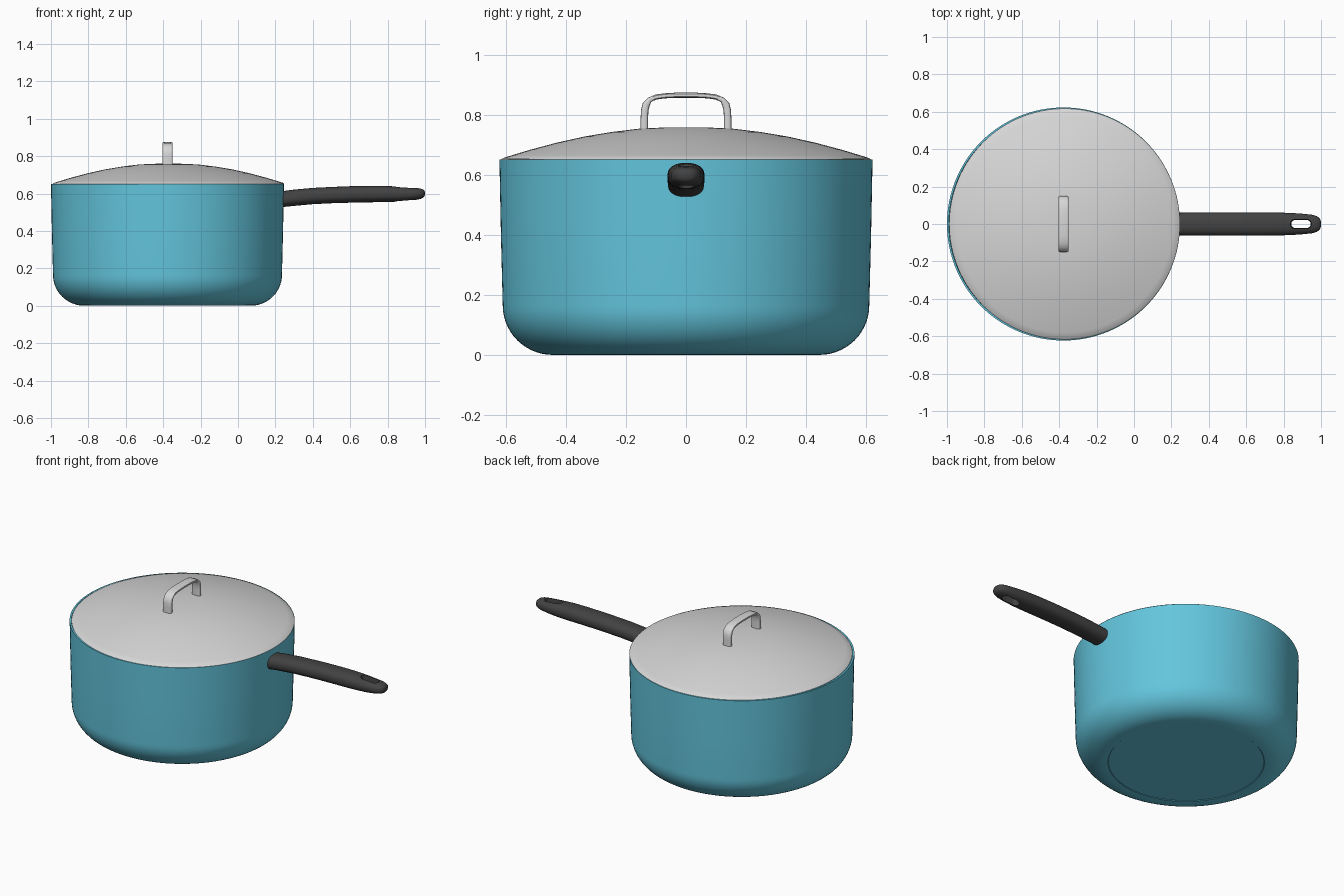
import bpy, bmesh, math
from mathutils import Vector

if "Cube" in bpy.data.objects:
    bpy.data.objects.remove(bpy.data.objects["Cube"])

CX = -0.377  # pot axis


def material(name, rgb):
    m = bpy.data.materials.new(name)
    m.diffuse_color = (*rgb, 1)
    m.use_nodes = True
    m.node_tree.nodes["Principled BSDF"].inputs["Base Color"].default_value = m.diffuse_color
    return m


TEAL = material("teal enamel", (0.125, 0.56, 0.72))
STEEL = material("light steel", (0.68, 0.68, 0.68))
BLACK = material("dark plastic", (0.055, 0.055, 0.055))


def finish(name, bm, mat, angle=40):
    bmesh.ops.remove_doubles(bm, verts=bm.verts, dist=1e-5)
    bmesh.ops.recalc_face_normals(bm, faces=bm.faces)
    me = bpy.data.meshes.new(name)
    bm.to_mesh(me)
    bm.free()
    ob = bpy.data.objects.new(name, me)
    bpy.context.collection.objects.link(ob)
    me.materials.append(mat)
    bpy.ops.object.select_all(action='DESELECT')
    ob.select_set(True)
    bpy.context.view_layer.objects.active = ob
    bpy.ops.object.shade_smooth_by_angle(angle=math.radians(angle))
    return ob


def lathe(name, profile, cx, mat, steps=128):
    bm = bmesh.new()
    vs = [bm.verts.new((cx + r, 0, z)) for r, z in profile]
    es = [bm.edges.new(p) for p in zip(vs, vs[1:])]
    bmesh.ops.spin(bm, geom=vs + es, cent=(cx, 0, 0), axis=(0, 0, 1),
                   angle=2 * math.pi, steps=steps, use_merge=True)
    return finish(name, bm, mat)


def loft(name, rings, mat, angle=40):
    bm = bmesh.new()
    loops = [[bm.verts.new(p) for p in ring] for ring in rings]
    n = len(loops[0])
    for a, b in zip(loops, loops[1:]):
        for i in range(n):
            j = (i + 1) % n
            bm.faces.new((a[i], a[j], b[j], b[i]))
    bm.faces.new(loops[0])
    bm.faces.new(loops[-1])
    return finish(name, bm, mat, angle)


# Pot: flat base, rounded lower corner, slightly flared wall, thin rim and inside
profile = [(0, 0.003), (0.43, 0.003), (0.433, 0)]
for i in range(15):
    t = math.radians(90 * i / 14)
    profile.append((0.445 + 0.167 * math.sin(t), 0.165 - 0.165 * math.cos(t)))
profile += [(0.618, 0.4), (0.623, 0.652), (0.613, 0.652), (0.607, 0.4), (0.6, 0.17)]
for i in range(1, 9):
    t = math.radians(90 * i / 8)
    profile.append((0.445 + 0.155 * math.cos(t), 0.17 - 0.155 * math.sin(t)))
profile.append((0, 0.015))
lathe("pot_body", profile, CX, TEAL)

# Lid: shallow dome, sitting very slightly off the pot axis
dome = [(0, 0.76), (0.08, 0.759), (0.16, 0.755), (0.25, 0.744), (0.34, 0.729),
        (0.43, 0.709), (0.52, 0.685), (0.58, 0.667), (0.612, 0.657), (0.617, 0.652)]
lathe("lid", dome + [(0.608, 0.648), (0.4, 0.7), (0.2, 0.735), (0, 0.745)],
      CX + 0.006, STEEL)

# Lid handle: bent strap with rounded cross-section, mirrored about y = 0
half = [(0.139, 0.735), (0.139, 0.79), (0.138, 0.815), (0.133, 0.836),
        (0.121, 0.852), (0.10, 0.861), (0.07, 0.865), (0.035, 0.867)]
path = [(-y, z) for y, z in half] + [(0, 0.867)] + half[::-1]
rings = []
for i, (y, z) in enumerate(path):
    p, q = path[max(i - 1, 0)], path[min(i + 1, len(path) - 1)]
    t = Vector((q[0] - p[0], q[1] - p[1])).normalized()
    thick = 0.0125 if z < 0.85 else 0.0085
    ring = []
    for k in range(20):
        a = 2 * math.pi * k / 20
        c, s = math.cos(a), math.sin(a)
        u = 0.027 * math.copysign(abs(c) ** 0.5, c)
        v = thick * math.copysign(abs(s) ** 0.5, s)
        ring.append((CX + u, y - t.y * v, z + t.x * v))
    rings.append(ring)
loft("lid_handle", rings, STEEL)

# Long handle: oval sections (x, half width, bottom, top)
sections = [(0.225, 0.06, 0.526, 0.611), (0.3, 0.061, 0.534, 0.621),
            (0.4, 0.062, 0.543, 0.63), (0.5, 0.062, 0.548, 0.635),
            (0.6, 0.062, 0.551, 0.639), (0.7, 0.062, 0.553, 0.641),
            (0.78, 0.061, 0.554, 0.641), (0.84, 0.059, 0.556, 0.638),
            (0.9, 0.055, 0.56, 0.634), (0.95, 0.05, 0.566, 0.63),
            (0.975, 0.043, 0.571, 0.627), (0.99, 0.033, 0.577, 0.622),
            (0.997, 0.022, 0.584, 0.616), (1.0, 0.009, 0.593, 0.606)]
rings = []
for x, w, lo, hi in sections:
    ring = []
    for k in range(40):
        a = 2 * math.pi * k / 40
        c, s = math.cos(a), math.sin(a)
        ring.append((x, w * math.copysign(abs(c) ** 0.85, c),
                     (lo + hi) / 2 + (hi - lo) / 2 * math.copysign(abs(s) ** 0.85, s)))
    rings.append(ring)
handle = loft("long_handle", rings, BLACK, 50)

# Hanging hole: slot flared towards the top and bottom faces
slot = []
for z, g in ((0.50, 0.012), (0.565, 0.004), (0.597, 0), (0.63, 0.004), (0.69, 0.012)):
    ring = []
    for k in range(32):
        a = 2 * math.pi * (k + 0.5) / 32
        c, s = math.cos(a), math.sin(a)
        r = 0.021 + g
        ring.append((0.893 + math.copysign(0.031, c) + r * c, r * s, z))
    slot.append(ring)
cutter = loft("hole_cutter", slot, BLACK)
cutter.hide_render = True
mod = handle.modifiers.new("hole", 'BOOLEAN')
mod.operation = 'DIFFERENCE'
mod.solver = 'EXACT'
mod.object = cutter
bpy.ops.object.select_all(action='DESELECT')
handle.select_set(True)
bpy.context.view_layer.objects.active = handle
bpy.ops.object.modifier_apply(modifier=mod.name)
bpy.data.objects.remove(cutter)
bpy.ops.object.shade_smooth_by_angle(angle=math.radians(40))
